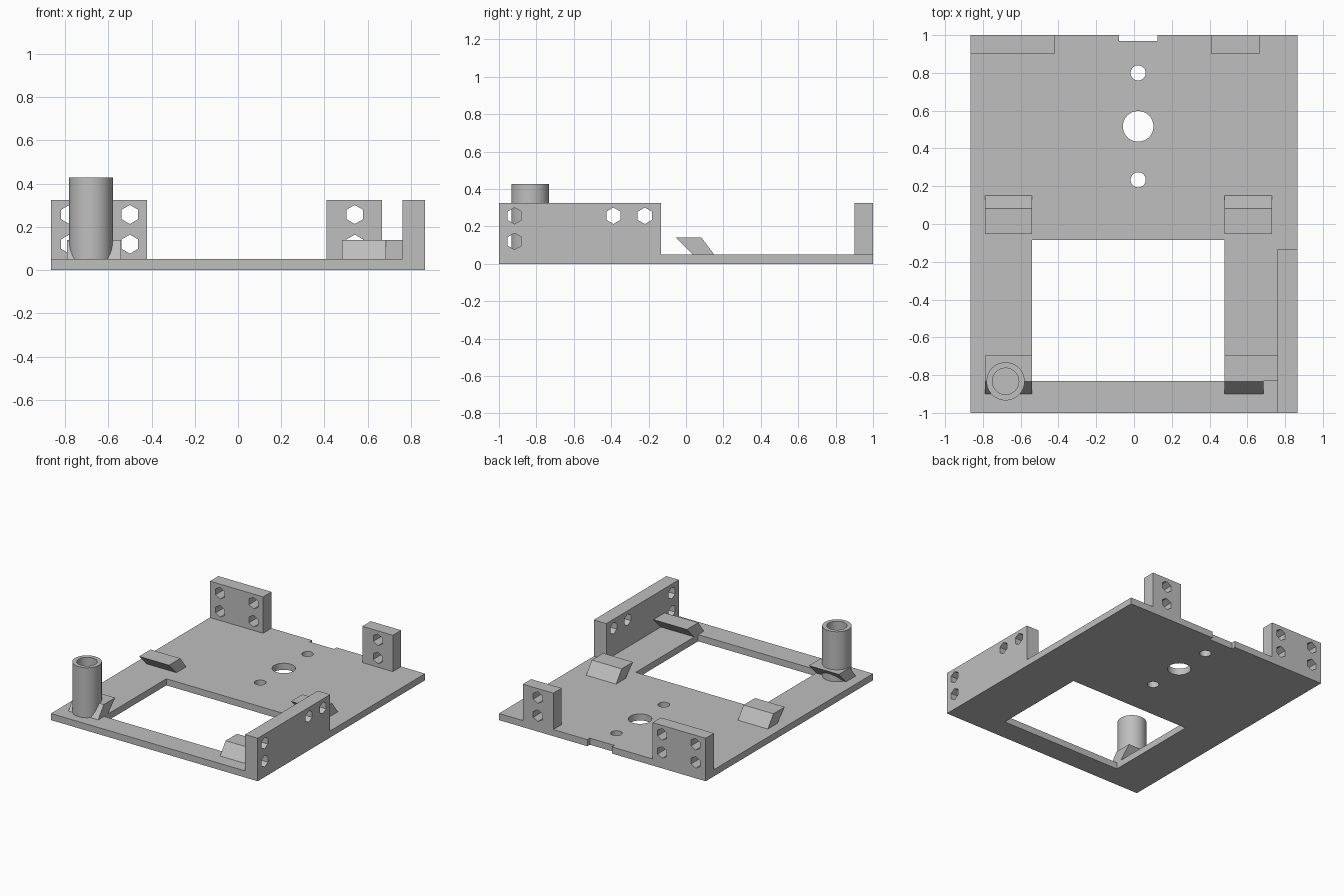
import bpy
import bmesh
import math
from mathutils import Matrix

cube = bpy.data.objects.get("Cube")
if cube:
    bpy.data.objects.remove(cube, do_unlink=True)

grey = bpy.data.materials.new("light grey")
grey.use_nodes = True
grey.diffuse_color = (0.52, 0.52, 0.52, 1)
grey.node_tree.nodes["Principled BSDF"].inputs["Base Color"].default_value = grey.diffuse_color

BASE, WALL, RAMP = 0.05, 0.325, 0.14


def finish(name, bm):
    bmesh.ops.recalc_face_normals(bm, faces=bm.faces)
    mesh = bpy.data.meshes.new(name)
    bm.to_mesh(mesh)
    bm.free()
    mesh.materials.append(grey)
    obj = bpy.data.objects.new(name, mesh)
    bpy.context.collection.objects.link(obj)
    return obj


def box(name, x, y, z):
    bm = bmesh.new()
    bmesh.ops.create_cube(bm, size=1)
    for v in bm.verts:
        v.co = [lo + (c + 0.5) * (hi - lo) for c, (lo, hi) in zip(v.co, (x, y, z))]
    return finish(name, bm)


def rod(name, centre, radius, length, sides=48, axis="Z"):
    """Prism centred on a point; six sides give a point-up hexagon."""
    turn = {"Z": Matrix(), "Y": Matrix.Rotation(math.pi / 2, 4, "X"),
            "X": Matrix.Rotation(math.pi / 2, 4, "X")}[axis]
    spin = Matrix.Rotation(math.pi / 2, 4, "Z")
    if axis == "X":
        turn = spin @ turn
    bm = bmesh.new()
    bmesh.ops.create_cone(bm, cap_ends=True, segments=sides, radius1=radius,
                          radius2=radius, depth=length)
    # Put a corner on the upward direction
    high = max(bm.verts, key=lambda v: v.co.y)
    angle = math.pi / 2 - math.atan2(high.co.y, high.co.x)
    bmesh.ops.transform(bm, verts=bm.verts, matrix=Matrix.Translation(centre) @ turn
                        @ Matrix.Rotation(angle, 4, "Z"))
    return finish(name, bm)


def cut(obj, *cutters):
    bpy.context.view_layer.objects.active = obj
    for cutter in cutters:
        mod = obj.modifiers.new("cut", "BOOLEAN")
        mod.operation = "DIFFERENCE"
        mod.solver = "EXACT"
        mod.object = cutter
        bpy.ops.object.modifier_apply(modifier=mod.name)
        bpy.data.objects.remove(cutter, do_unlink=True)


def smooth(obj):
    bpy.ops.object.select_all(action="DESELECT")
    obj.select_set(True)
    bpy.context.view_layer.objects.active = obj
    bpy.ops.object.shade_smooth_by_angle(angle=math.radians(30))


def ramp(name, x, foot, side):
    """Leaning clip: slopes up from its foot and overhangs toward the middle."""
    profile = [(0, BASE), (0.067, RAMP), (0.203, RAMP), (0.115, BASE)]
    bm = bmesh.new()
    face = bm.faces.new([bm.verts.new((x[0], foot + side * y, z)) for y, z in profile])
    new = bmesh.ops.extrude_face_region(bm, geom=[face])["geom"]
    bmesh.ops.translate(bm, vec=(x[1] - x[0], 0, 0),
                        verts=[g for g in new if isinstance(g, bmesh.types.BMVert)])
    return finish(name, bm)


# Base plate with window, rear notch and round holes
plate = box("base_plate", (-0.865, 0.865), (-1, 1), (0, BASE))
cut(plate,
    box("window_cutter", (-0.54, 0.48), (-0.83, -0.085), (-0.1, 0.2)),
    box("notch_cutter", (-0.08, 0.125), (0.97, 1.1), (-0.1, 0.2)),
    *[rod("hole_cutter", (0.022, y, 0), r, 0.4)
      for y, r in ((0.8, 0.04), (0.517, 0.081), (0.234, 0.04))])
smooth(plate)

# Rear mounting blocks with hexagonal holes
for name, x, holes in (("rear_right_block", (-0.865, -0.42), (-0.78, -0.5)),
                       ("rear_left_block", (0.41, 0.665), (0.54,))):
    block = box(name, x, (0.9, 1), (BASE, WALL))
    cut(block, *[rod("hex_cutter", (hx, 0.95, hz), 0.044, 0.4, 6, "Y")
                 for hx in holes for hz in (0.12, 0.257)])

# Side wall with hexagonal holes
wall = box("left_side_wall", (0.76, 0.865), (-1, -0.133), (BASE, WALL))
cut(wall, *[rod("hex_cutter", (0.81, y, z), 0.044, 0.4, 6, "X")
            for y, z in ((-0.917, 0.12), (-0.917, 0.257), (-0.388, 0.257), (-0.22, 0.257))])

# Leaning clips at the four corners of the window
right, left = (-0.79, -0.54), (0.48, 0.73)
ramp("rear_right_clip", right, 0.15, -1)
ramp("rear_left_clip", left, 0.15, -1)
front_right = ramp("front_right_clip", right, -0.9, 1)
front_left = ramp("front_left_clip", (left[0], 0.76), -0.9, 1)
cut(front_left, box("step_cutter", (0.685, 0.8), (-1, -0.83), (0, 0.2)))

# Hollow post standing on the front right corner
px, py, top = -0.68, -0.833, 0.428
cut(front_right, rod("post_cutter", (px, py, 0.2), 0.09, 0.4))
post = rod("hollow_post", (px, py, (BASE + top) / 2), 0.101, top - BASE)
cut(post, rod("bore_cutter", (px, py, 0.3), 0.07, 0.6))
smooth(post)
